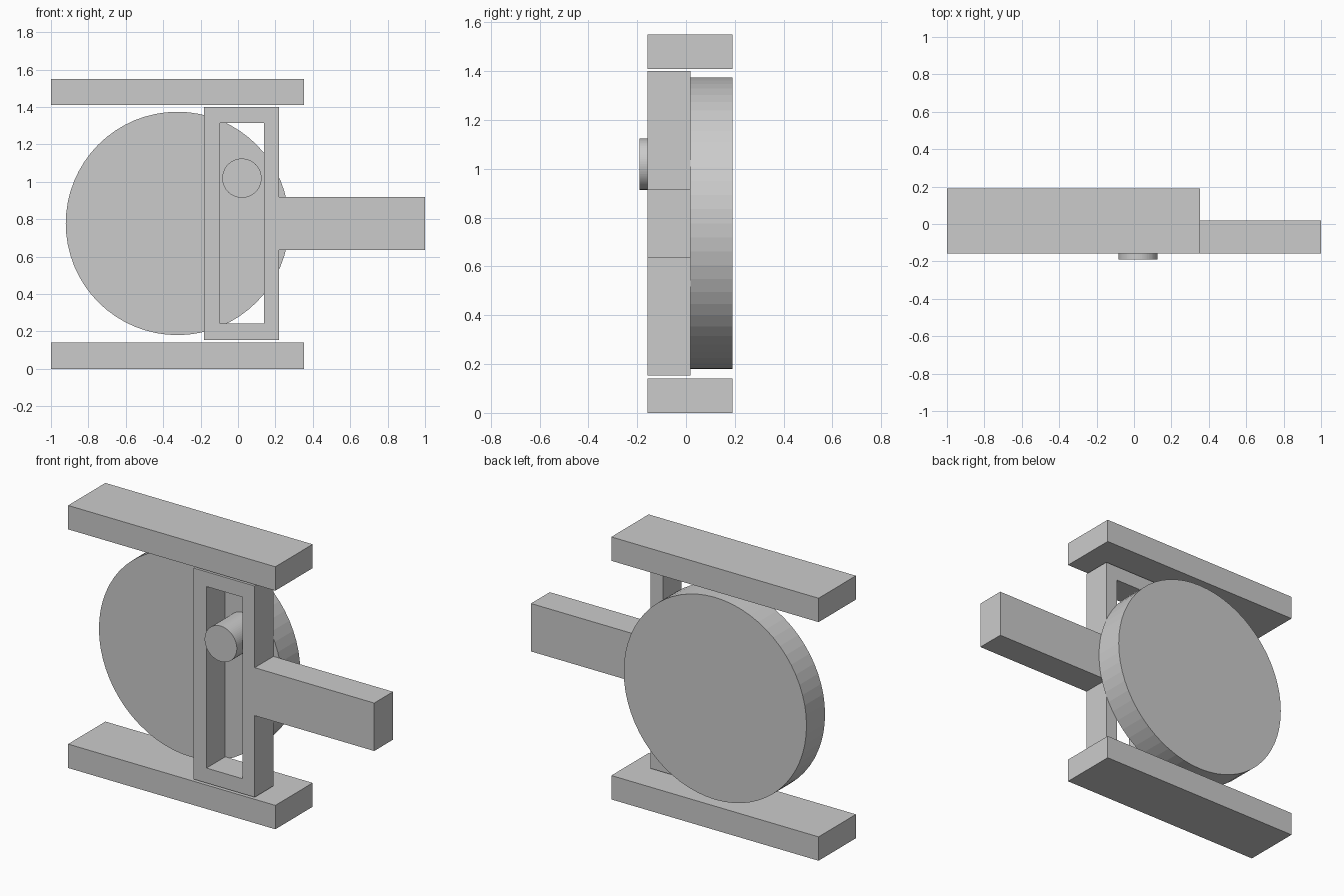
import bpy, bmesh, math
from mathutils import Matrix, Vector

if "Cube" in bpy.data.objects:
    bpy.data.objects.remove(bpy.data.objects["Cube"])

FRONT, MID, BACK = -0.157, 0.018, 0.191


def finish(bm, name):
    bmesh.ops.recalc_face_normals(bm, faces=bm.faces[:])
    mesh = bpy.data.meshes.new(name)
    bm.to_mesh(mesh)
    bm.free()
    obj = bpy.data.objects.new(name, mesh)
    bpy.context.collection.objects.link(obj)
    return obj


def box(name, lo, hi):
    lo, hi = Vector(lo), Vector(hi)
    bm = bmesh.new()
    bmesh.ops.create_cube(bm, size=1, matrix=Matrix.Translation((lo + hi) / 2)
                          @ Matrix.Diagonal((*(hi - lo), 1)))
    return finish(bm, name)


def disc(name, x, z, r, y0, y1, sides=64):
    bm = bmesh.new()
    bmesh.ops.create_cone(bm, cap_ends=True, segments=sides, radius1=r, radius2=r, depth=y1 - y0,
                          matrix=Matrix.Translation((x, (y0 + y1) / 2, z))
                          @ Matrix.Rotation(math.pi / 2, 4, 'X'))
    return finish(bm, name)


def plate(name, loops, y0, y1):
    """Extrude an outline with holes, given as x, z points, along y."""
    bm = bmesh.new()
    edges = []
    for pts in loops:
        vs = [bm.verts.new((x, y0, z)) for x, z in pts]
        edges += [bm.edges.new((a, b)) for a, b in zip(vs, vs[1:] + vs[:1])]
    bmesh.ops.triangle_fill(bm, use_beauty=True, use_dissolve=False, edges=edges)
    ext = bmesh.ops.extrude_face_region(bm, geom=bm.faces[:], use_keep_orig=True)
    moved = [g for g in ext["geom"] if isinstance(g, bmesh.types.BMVert)]
    bmesh.ops.translate(bm, verts=moved, vec=(0, y1 - y0, 0))
    return finish(bm, name)


# Guide rails below and above
for name, z in (("lower_rail", 0.0), ("upper_rail", 1.409)):
    box(name, (-1, FRONT, z), (0.354, BACK, z + 0.141))

# Crank wheel and its pin
disc("crank_wheel", -0.324, 0.777, 0.597, MID, BACK)
disc("crank_pin", 0.021, 1.019, 0.105, -0.191, MID + 0.002)

# Slotted yoke with its output arm
outline = [(-0.181, 0.153), (0.219, 0.153), (0.219, 0.635), (1, 0.635),
           (1, 0.918), (0.219, 0.918), (0.219, 1.4), (-0.181, 1.4)]
slot = [(-0.096, 0.241), (0.139, 0.241), (0.139, 1.313), (-0.096, 1.313)]
plate("slotted_yoke", [outline, slot], FRONT, MID)
